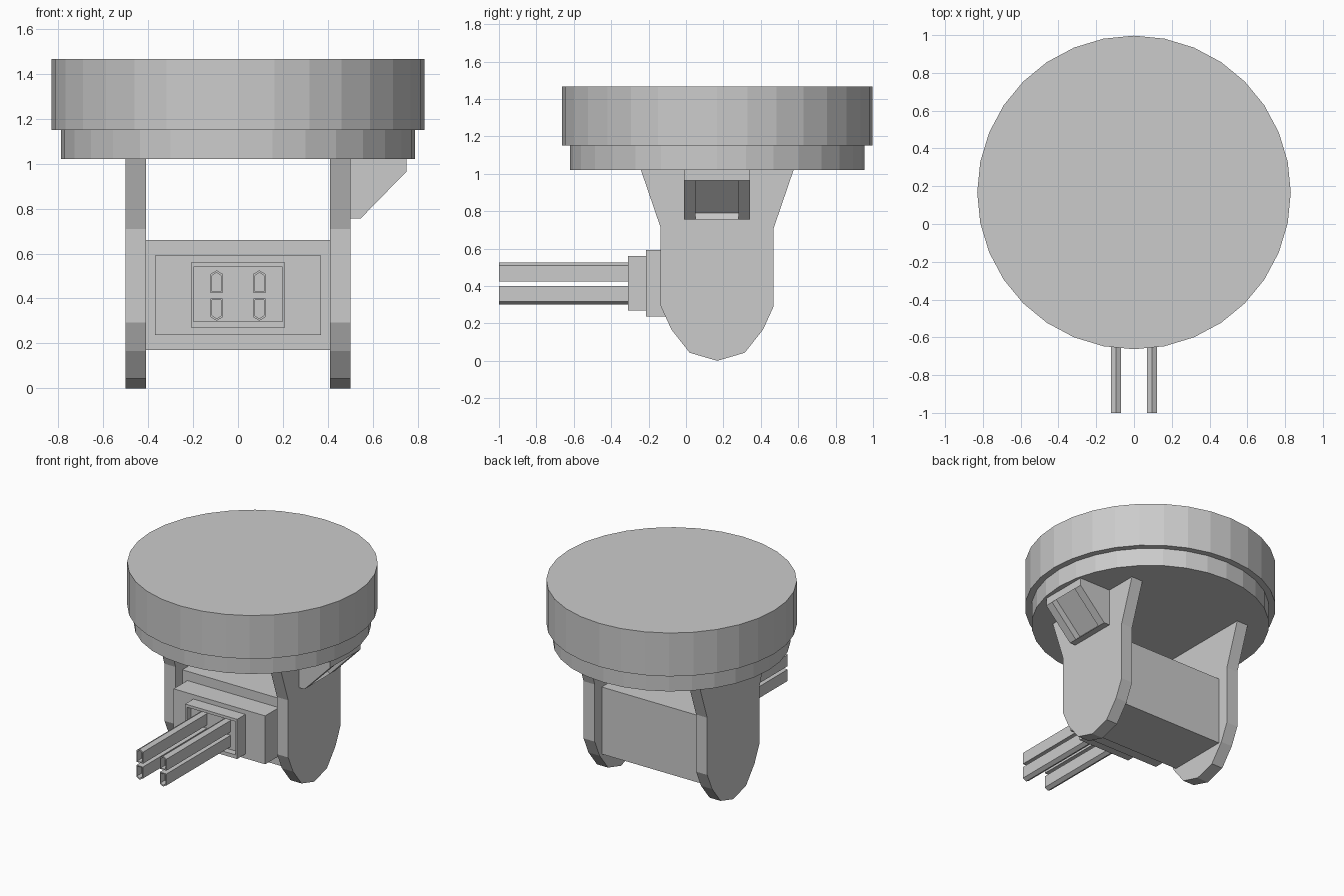
import bpy, bmesh, math

if "Cube" in bpy.data.objects:
    bpy.data.objects.remove(bpy.data.objects["Cube"])

CY = 0.167  # centre line of the mount in y

AXES = {
    'x': lambda u, v, t: (t, u, v),   # profile given as (y, z)
    'y': lambda u, v, t: (u, t, v),   # profile given as (x, z)
    'z': lambda u, v, t: (u, v, t),   # profile given as (x, y)
}


def loft(name, axis, rings):
    """Join successive (profile, position) rings and cap both ends."""
    bm = bmesh.new()
    place = AXES[axis]
    loops = [[bm.verts.new(place(u, v, t)) for u, v in prof] for prof, t in rings]
    for a, b in zip(loops, loops[1:]):
        n = len(a)
        for i in range(n):
            j = (i + 1) % n
            bm.faces.new((a[i], a[j], b[j], b[i]))
    bm.faces.new(loops[0])
    bm.faces.new(loops[-1])
    bmesh.ops.recalc_face_normals(bm, faces=bm.faces[:])
    me = bpy.data.meshes.new(name)
    bm.to_mesh(me)
    bm.free()
    ob = bpy.data.objects.new(name, me)
    bpy.context.collection.objects.link(ob)
    return ob


def rect(u0, u1, v0, v1):
    return [(u0, v0), (u1, v0), (u1, v1), (u0, v1)]


def circle(r, n=32):
    return [(r * math.cos(2 * math.pi * i / n), CY + r * math.sin(2 * math.pi * i / n))
            for i in range(n)]


# Round top platform with its stepped lower rim
loft("round_platform", 'z', [(circle(0.787), 1.02), (circle(0.787), 1.15),
                             (circle(0.83), 1.15), (circle(0.83), 1.467)])

# Side plates: half outline mirrored about the centre line
half = [(0.408, 1.02), (0.302, 0.71), (0.302, 0.292), (0.245, 0.167), (0.147, 0.043)]
plate = ([(CY + d, z) for d, z in half] + [(CY, 0.0)]
         + [(CY - d, z) for d, z in reversed(half)])
for side, s in (("left", -1), ("right", 1)):
    loft(side + "_side_plate", 'x', [(plate, s * 0.41), (plate, s * 0.50)])

# Cross body and stepped front block
body = rect(-0.41, 0.41, 0.17, 0.66)
loft("cross_body", 'y', [(body, -0.057), (body, 0.387)])
block = rect(-0.37, 0.37, 0.238, 0.592)
loft("front_block", 'y', [(block, -0.057), (block, -0.215)])

# Recessed barrel housing
outer, inner = rect(-0.21, 0.21, 0.27, 0.56), rect(-0.197, 0.197, 0.297, 0.54)
loft("barrel_housing", 'y', [(outer, -0.215), (outer, -0.31),
                             (inner, -0.31), (inner, -0.26)])

# Four hollow barrels, lower pair flipped
MID = 0.413


def barrel_profile(cx, flip, w, z0, z1, z2):
    pts = [(-w, z0), (w, z0), (w, z1), (0, z2), (-w, z1)]
    return [(cx + x, MID + flip * z) for x, z in pts]


for row, flip in (("upper", 1), ("lower", -1)):
    for side, cx in (("left", -0.095), ("right", 0.095)):
        out = barrel_profile(cx, flip, 0.027, 0.012, 0.096, 0.112)
        bore = barrel_profile(cx, flip, 0.020, 0.019, 0.089, 0.102)
        loft(f"{row}_{side}_barrel", 'y', [(out, -0.26), (out, -1.0),
                                           (bore, -1.0), (bore, -0.95)])

# Sensor bracket on the right: two solid cheeks and a recessed middle
cheek = [(0.50, 0.755), (0.50, 1.02), (0.75, 1.02), (0.75, 0.965), (0.545, 0.755)]
recess = cheek[:4] + [(0.715, 1.0), (0.51, 0.79), (0.545, 0.755)]
loft("bracket_front_cheek", 'y', [(cheek, -0.01), (cheek, 0.05)])
loft("bracket_recess", 'y', [(recess, 0.05), (recess, 0.282)])
loft("bracket_back_cheek", 'y', [(cheek, 0.282), (cheek, 0.343)])
